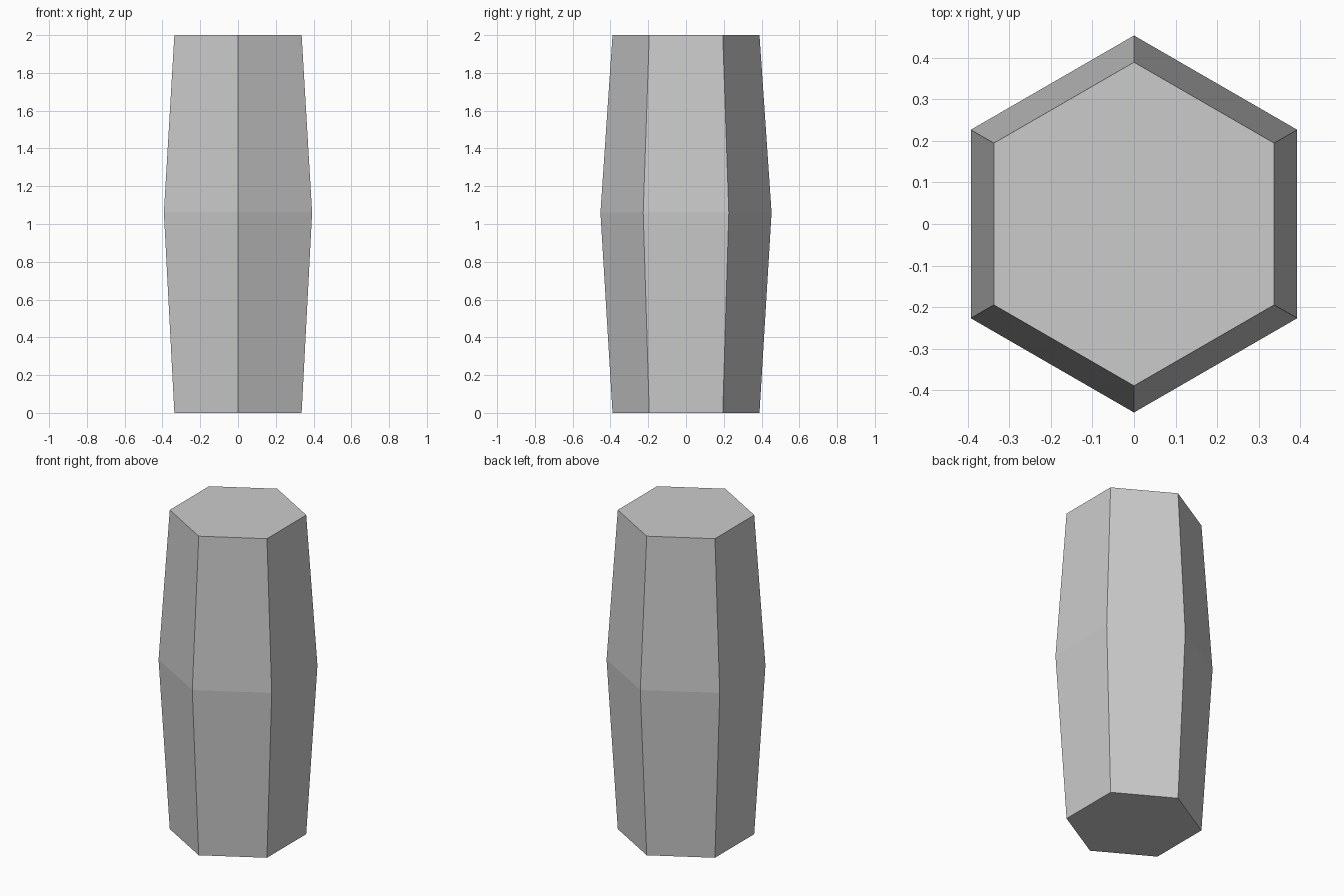
import bpy, bmesh
from math import cos, sin, pi

if "Cube" in bpy.data.objects:
    bpy.data.objects.remove(bpy.data.objects["Cube"])

SIDES = 6
PROFILE = [(0.389, 0.0), (0.453, 1.06), (0.389, 2.0)]  # (corner radius, height)

# Hexagonal barrel: stacked rings with corners pointing along y
bm = bmesh.new()
rings = [[bm.verts.new((r * cos(pi / 2 + 2 * pi * i / SIDES),
                        r * sin(pi / 2 + 2 * pi * i / SIDES), z))
          for i in range(SIDES)] for r, z in PROFILE]

# Side facets
for low, high in zip(rings, rings[1:]):
    for i in range(SIDES):
        j = (i + 1) % SIDES
        bm.faces.new((low[i], low[j], high[j], high[i]))

# End caps
bm.faces.new(rings[0][::-1])
bm.faces.new(rings[-1])

mesh = bpy.data.meshes.new("hexagonal_barrel")
bm.to_mesh(mesh)
bm.free()
bpy.context.collection.objects.link(bpy.data.objects.new("hexagonal_barrel", mesh))
